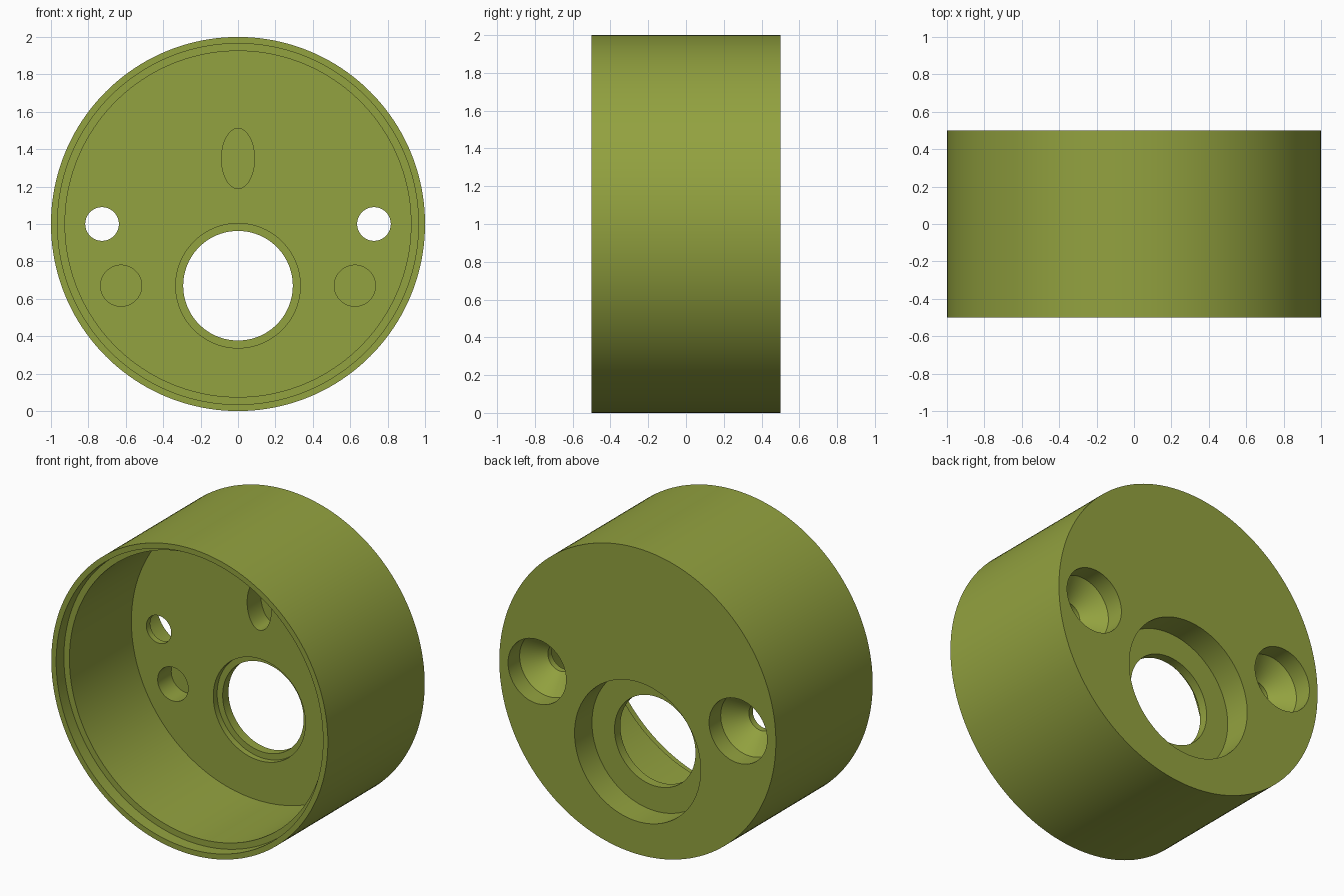
import bpy, bmesh, math
from mathutils import Matrix

if "Cube" in bpy.data.objects:
    bpy.data.objects.remove(bpy.data.objects["Cube"])

olive = bpy.data.materials.new("olive green")
olive.diffuse_color = (0.29, 0.36, 0.05, 1)
olive.use_nodes = True
olive.node_tree.nodes["Principled BSDF"].inputs["Base Color"].default_value = olive.diffuse_color


def lathe(name, profile, x=0, z=1, stretch=1, segs=96):
    """Closed solid turned about the y axis; profile is (radius, y) from front to back."""
    bm = bmesh.new()
    rings = []
    for r, y in profile:
        rings.append([bm.verts.new((r * math.cos(2 * math.pi * i / segs), y,
                                    r * stretch * math.sin(2 * math.pi * i / segs)))
                      for i in range(segs)])
    for a, b in zip(rings, rings[1:]):
        for i in range(segs):
            j = (i + 1) % segs
            bm.faces.new((a[i], a[j], b[j], b[i]))
    bm.faces.new(rings[0])
    bm.faces.new(rings[-1])
    bmesh.ops.recalc_face_normals(bm, faces=bm.faces)
    bmesh.ops.transform(bm, matrix=Matrix.Translation((x, 0, z)), verts=bm.verts)
    mesh = bpy.data.meshes.new(name)
    bm.to_mesh(mesh)
    bm.free()
    mesh.materials.append(olive)
    obj = bpy.data.objects.new(name, mesh)
    bpy.context.collection.objects.link(obj)
    return obj


FRONT, BACK, FLOOR = -0.5, 0.5, 0.22

# Round housing
housing = lathe("housing", [(1, FRONT), (1, BACK)], segs=160)

cutters = [
    # Front cavity with a stepped rim
    lathe("cavity_cutter", [(0.965, FRONT - 0.1), (0.965, FRONT + 0.08),
                            (0.925, FRONT + 0.08), (0.925, FLOOR)], segs=160),
    # Main bore: shallow front recess, through hole, rear counterbore
    lathe("bore_cutter", [(0.333, FLOOR - 0.1), (0.333, FLOOR + 0.04), (0.293, FLOOR + 0.04),
                          (0.293, BACK - 0.18), (0.456, BACK - 0.18), (0.456, BACK + 0.1)], z=0.67),
    # Oval blind pocket
    lathe("oval_pocket_cutter", [(0.088, FLOOR - 0.1), (0.088, FLOOR + 0.14)],
          z=1.35, stretch=1.83, segs=64),
]
for side, s in (("left", -1), ("right", 1)):
    # Countersunk screw holes
    cutters.append(lathe(side + "_screw_cutter",
                         [(0.09, FLOOR - 0.1), (0.09, BACK - 0.24), (0.21, BACK - 0.12),
                          (0.21, BACK + 0.1)], x=s * 0.727, segs=64))
    # Round blind pockets
    cutters.append(lathe(side + "_pocket_cutter",
                         [(0.11, FLOOR - 0.1), (0.11, FLOOR + 0.14)],
                         x=s * 0.625, z=0.67, segs=64))

# Cut the housing
for c in cutters:
    mod = housing.modifiers.new(c.name, 'BOOLEAN')
    mod.operation = 'DIFFERENCE'
    mod.solver = 'EXACT'
    mod.object = c
    c.hide_render = True
    c.hide_set(True)

bpy.context.view_layer.objects.active = housing
housing.select_set(True)
for c in cutters:
    bpy.ops.object.modifier_apply(modifier=c.name)
bpy.ops.object.shade_smooth_by_angle(angle=math.radians(30))
for c in cutters:
    bpy.data.objects.remove(c)
